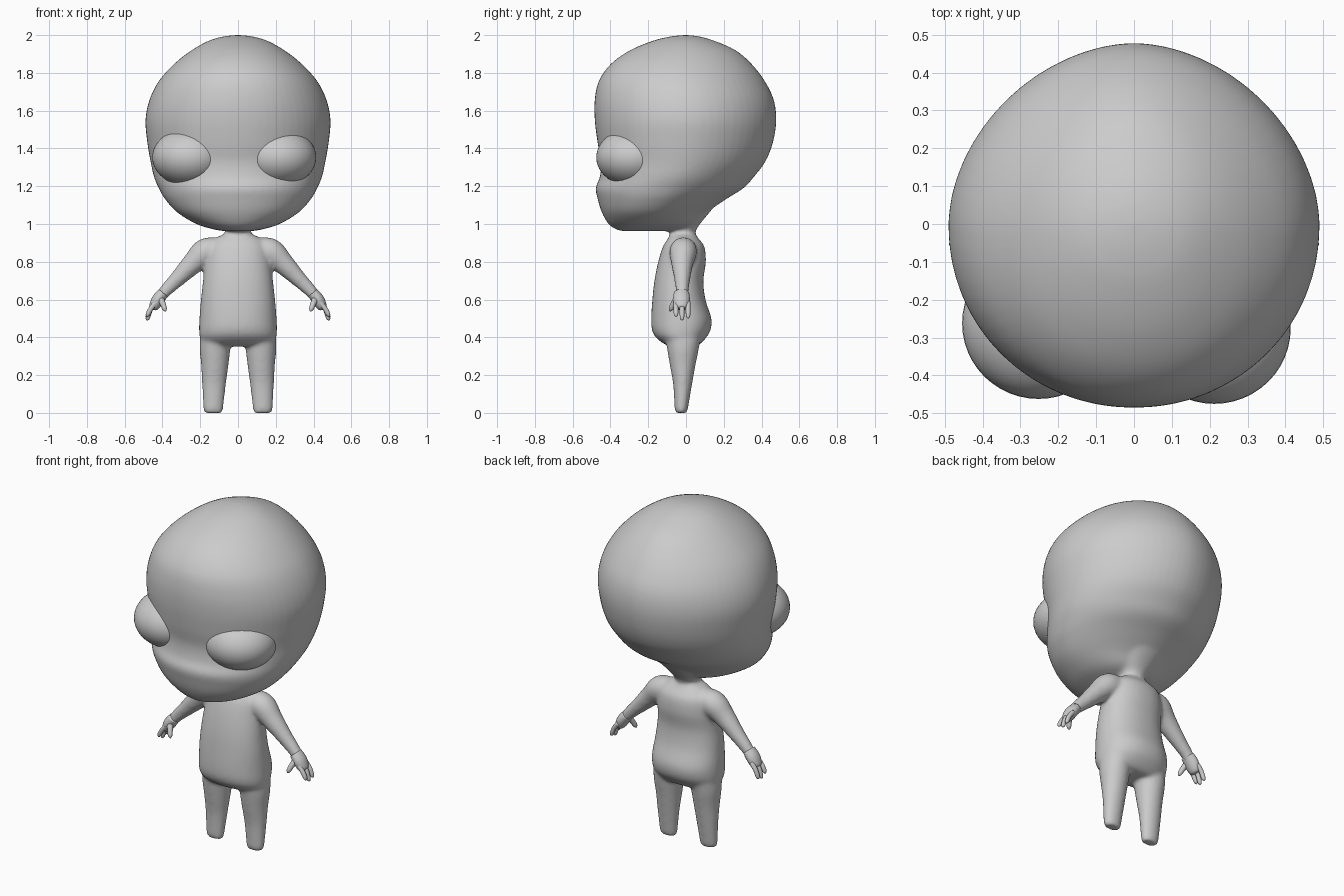
import bpy, bmesh, math
from mathutils import Vector

if "Cube" in bpy.data.objects:
    bpy.data.objects.remove(bpy.data.objects["Cube"])

skin = bpy.data.materials.new("grey_skin")
skin.use_nodes = True
GREY = (0.6, 0.6, 0.6, 1)
skin.diffuse_color = GREY
skin.node_tree.nodes["Principled BSDF"].inputs["Base Color"].default_value = GREY


def spline(rows, steps):
    """Catmull-Rom interpolation through rows of numbers."""
    out = []
    for i in range(len(rows) - 1):
        quad = [rows[max(0, min(len(rows) - 1, i + k))] for k in (-1, 0, 1, 2)]
        for s in range(steps):
            t = s / steps
            out.append([b + 0.5 * t * (c - a + t * (2*a - 5*b + 4*c - d + t * (3*(b - c) + d - a)))
                        for a, b, c, d in zip(*quad)])
    return out + [list(rows[-1])]


def skin_rings(bm, rings):
    loops = [[bm.verts.new(p) for p in ring] for ring in rings]
    n = len(loops[0])
    for low, high in zip(loops, loops[1:]):
        for i in range(n):
            j = (i + 1) % n
            bm.faces.new((low[i], low[j], high[j], high[i]))
    bm.faces.new(loops[0][::-1])
    bm.faces.new(loops[-1])


def loft(bm, rows, front=2.0, back=2.0, sides=64):
    """Rows: height, half width, front y, back y, centre x."""
    rings = []
    for z, w, yf, yb, cx in spline(rows, 8):
        ring = []
        for i in range(sides):
            a = 2 * math.pi * i / sides
            c, s = math.cos(a), math.sin(a)
            e = 2 / (back if s > 0 else front)
            x = math.copysign(abs(c) ** e, c) * w
            y = math.copysign(abs(s) ** e, s) * (yb - yf) / 2
            ring.append((cx + x, (yf + yb) / 2 + y, z))
        rings.append(ring)
    skin_rings(bm, rings)


def tube(bm, points, sides=16, steps=5):
    """Points: x, y, z, radius."""
    path = spline(points, steps)
    rings = []
    for i, (x, y, z, r) in enumerate(path):
        ahead = Vector(path[min(i + 1, len(path) - 1)][:3])
        d = (ahead - Vector(path[max(i - 1, 0)][:3])).normalized()
        u = d.cross(Vector((0, 1, 0))).normalized()
        v = d.cross(u)
        rings.append([Vector((x, y, z)) + r * (u * math.cos(a) + v * math.sin(a))
                      for a in (2 * math.pi * k / sides for k in range(sides))])
    skin_rings(bm, rings)


def finish(bm, name):
    bmesh.ops.recalc_face_normals(bm, faces=bm.faces)
    mesh = bpy.data.meshes.new(name)
    bm.to_mesh(mesh)
    bm.free()
    mesh.materials.append(skin)
    mesh.shade_smooth()
    obj = bpy.data.objects.new(name, mesh)
    bpy.context.collection.objects.link(obj)
    return obj


body = bmesh.new()

# Head: large cranium, hollow eye bridge, protruding muzzle, rising nape
head = [(0.962, 0.07, -0.33, -0.1), (0.972, 0.13, -0.37, -0.02), (1.0, 0.22, -0.41, 0.05),
        (1.06, 0.32, -0.445, 0.11), (1.13, 0.385, -0.467, 0.21), (1.19, 0.42, -0.478, 0.305),
        (1.25, 0.445, -0.456, 0.36), (1.33, 0.463, -0.45, 0.42), (1.43, 0.48, -0.468, 0.46),
        (1.55, 0.49, -0.483, 0.478), (1.66, 0.468, -0.483, 0.464), (1.76, 0.417, -0.46, 0.415),
        (1.85, 0.335, -0.395, 0.345), (1.92, 0.245, -0.295, 0.262), (1.97, 0.155, -0.175, 0.15),
        (1.993, 0.075, -0.08, 0.07), (2.0, 0.01, -0.01, 0.01)]
loft(body, [r + (0,) for r in head], front=2.05, back=1.85)

# Torso and neck: round belly, hollow back, full seat
torso = [(0.352, 0.15, -0.075, 0.05), (0.365, 0.185, -0.115, 0.075), (0.4, 0.202, -0.16, 0.108),
         (0.44, 0.206, -0.18, 0.13), (0.5, 0.204, -0.184, 0.134), (0.6, 0.196, -0.178, 0.103),
         (0.7, 0.185, -0.167, 0.092), (0.8, 0.175, -0.147, 0.105), (0.88, 0.16, -0.122, 0.097),
         (0.925, 0.12, -0.095, 0.065), (0.95, 0.07, -0.085, 0.05), (0.98, 0.075, -0.1, 0.06),
         (1.02, 0.11, -0.13, 0.09), (1.08, 0.15, -0.15, 0.14)]
loft(body, [r + (0,) for r in torso], front=2.2, back=2.2)

leg = [(0, 0.046, -0.055, 0.005, 0.128), (0.02, 0.052, -0.06, 0.01, 0.131),
       (0.15, 0.063, -0.068, 0.032, 0.127), (0.25, 0.072, -0.085, 0.05, 0.123),
       (0.34, 0.081, -0.1, 0.068, 0.122), (0.42, 0.08, -0.11, 0.08, 0.12)]
arm = [(0.09, -0.012, 0.866, 0.06), (0.17, -0.015, 0.852, 0.073), (0.24, -0.02, 0.79, 0.058),
       (0.32, -0.02, 0.71, 0.043), (0.385, -0.02, 0.645, 0.034), (0.425, -0.022, 0.595, 0.03)]
for side in (-1, 1):
    loft(body, [r[:4] + (r[4] * side,) for r in leg])
    tube(body, [(p[0] * side,) + p[1:] for p in arm], sides=32)

# Fuse head, torso and limbs into one soft skin
obj = finish(body, "body")
remesh = obj.modifiers.new("fuse", 'REMESH')
remesh.mode = 'VOXEL'
remesh.voxel_size = 0.01
remesh.use_smooth_shade = True
soften = obj.modifiers.new("soften", 'SMOOTH')
soften.factor = 0.5
soften.iterations = 10

# Hands: flat palm, three fingers and a thumb
for side, name in ((-1, "right_hand"), (1, "left_hand")):
    hand = bmesh.new()
    palm = [(0.395, 0, 0.635, 0.03), (0.42, 0, 0.605, 0.033), (0.438, 0, 0.575, 0.03),
            (0.45, 0, 0.555, 0.022), (0.454, 0, 0.548, 0.004)]
    tube(hand, [(x * side, y, z, r) for x, y, z, r in palm], sides=24)
    for v in hand.verts:
        v.co.y = v.co.y * 1.35 - 0.024
    for y, tip in ((-0.053, 0.508), (-0.021, 0.49), (0.011, 0.5)):
        tube(hand, [(side * x, y, z, r) for x, z, r in
                    ((0.435, 0.585, 0.013), (0.462, 0.55, 0.013),
                     (0.478, tip + 0.012, 0.011), (0.481, tip, 0.003))], sides=12)
    tube(hand, [(side * x, y, z, r) for x, y, z, r in
                ((0.412, -0.045, 0.61, 0.018), (0.397, -0.068, 0.575, 0.015),
                 (0.388, -0.08, 0.55, 0.012), (0.383, -0.085, 0.538, 0.003))], sides=12)
    finish(hand, name)

# Bulging eyes, set slightly unevenly
for name, x, y in (("right_eye", -0.252, -0.262), ("left_eye", 0.212, -0.275)):
    eye = bmesh.new()
    bmesh.ops.create_uvsphere(eye, u_segments=48, v_segments=24, radius=1)
    for v in eye.verts:
        v.co = Vector((v.co.x * 0.202 + x, v.co.y * 0.2 + y, v.co.z * 0.156 + 1.353))
    finish(eye, name)
